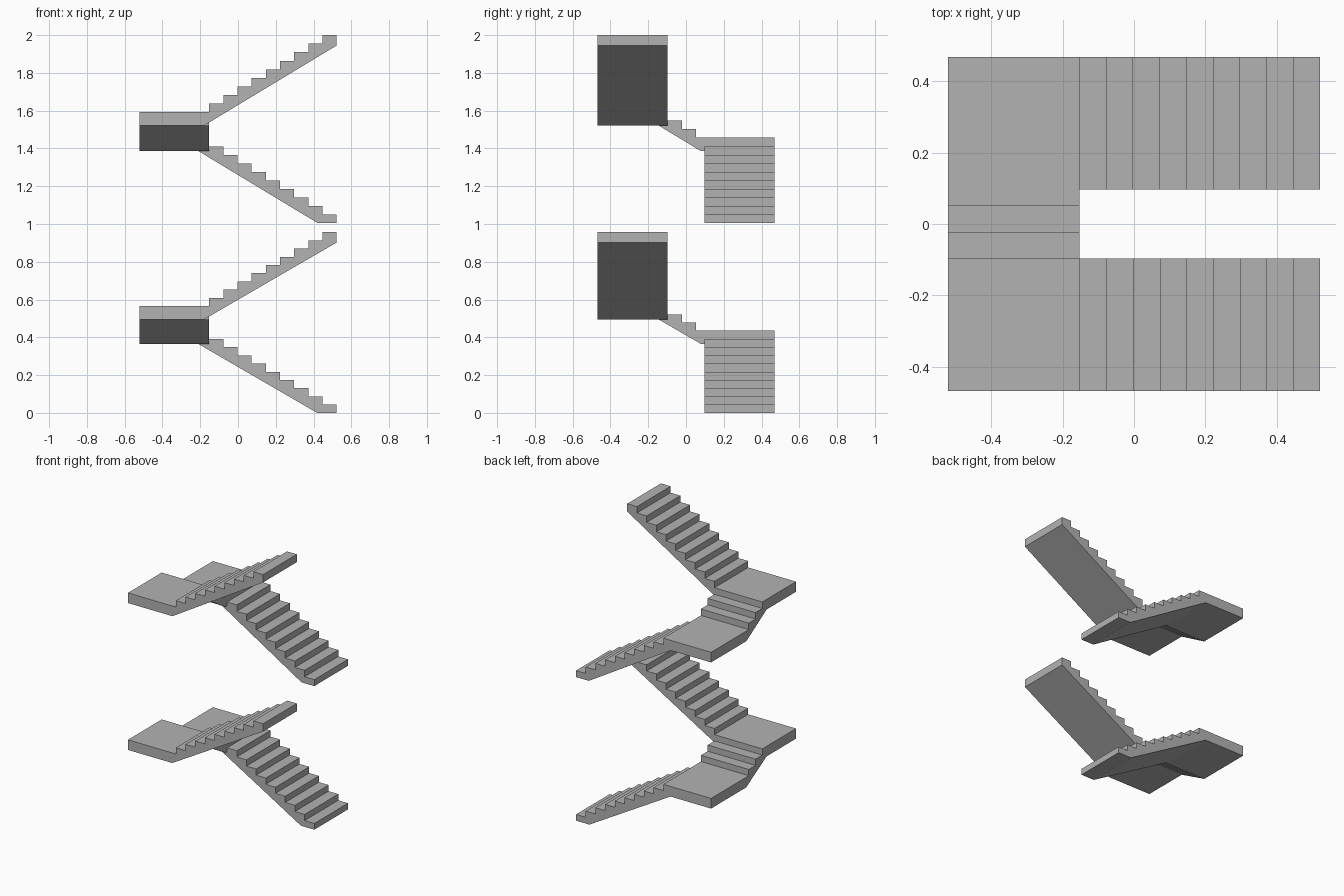
import bpy
import bmesh

if "Cube" in bpy.data.objects:
    bpy.data.objects.remove(bpy.data.objects["Cube"], do_unlink=True)

grey = bpy.data.materials.new("concrete grey")
grey.use_nodes = True
grey.diffuse_color = (0.45, 0.45, 0.45, 1)
grey.node_tree.nodes["Principled BSDF"].inputs["Base Color"].default_value = (0.45, 0.45, 0.45, 1)

HALF_X, HALF_Y = 0.5225, 0.469   # overall half sizes
GAP = 0.097                      # half of the open well
EDGE = -0.1525                   # landing edge
GOING = 0.075                    # tread depth
SLAB = 0.071                     # landing thickness


def extrude_profile(name, points, axis, low, high):
    """Solid from a (horizontal, z) outline, extruded along 'x' or 'y'."""
    def place(p, depth):
        return (depth, p[0], p[1]) if axis == "x" else (p[0], depth, p[1])
    bm = bmesh.new()
    a = [bm.verts.new(place(p, low)) for p in points]
    b = [bm.verts.new(place(p, high)) for p in points]
    bm.faces.new(a)
    bm.faces.new(b)
    for i in range(len(points)):
        j = (i + 1) % len(points)
        bm.faces.new((a[i], a[j], b[j], b[i]))
    bmesh.ops.recalc_face_normals(bm, faces=bm.faces)
    mesh = bpy.data.meshes.new(name)
    bm.to_mesh(mesh)
    bm.free()
    mesh.materials.append(grey)
    obj = bpy.data.objects.new(name, mesh)
    bpy.context.collection.objects.link(obj)
    return obj


def steps(start, z, going, rise, count):
    """Outline of risers and treads climbing from a start point."""
    pts = []
    for i in range(count):
        top = z + (i + 1) * rise
        pts += [(start + i * going, top), (start + (i + 1) * going, top)]
    return pts


def storey(label, base, rise):
    pitch = rise / GOING
    mid, upper = base + 10 * rise, base + 13 * rise
    under_mid, under_upper = mid - SLAB, upper - SLAB

    # Lower flight with the rear landing
    toe = HALF_X - 0.06 / pitch
    pts = [(HALF_X, base)] + steps(HALF_X, base, -GOING, rise, 9)
    pts += [(EDGE, mid), (-HALF_X, mid), (-HALF_X, under_mid),
            (toe - (under_mid - base) / pitch, under_mid), (toe, base)]
    extrude_profile(label + "_lower_flight", pts, "y", GAP, HALF_Y)

    # Short middle flight joining both landings
    first = GAP - 0.044
    drop = 0.055
    foot = first + (SLAB - drop) / pitch
    head = foot - 3 * rise / pitch
    pts = [(GAP, under_mid), (GAP, mid), (first, mid)]
    pts += steps(first, mid, -GOING, rise, 2)
    pts += [(-GAP, under_upper), (head, under_upper), (foot, under_mid)]
    extrude_profile(label + "_middle_flight", pts, "x", -HALF_X, EDGE)

    # Upper flight with the front landing
    top = upper + 9 * rise
    soffit = top - drop
    pts = [(-HALF_X, under_upper), (-HALF_X, upper), (EDGE, upper)]
    pts += steps(EDGE, upper, GOING, rise, 9)
    pts += [(HALF_X, soffit), (HALF_X - (soffit - under_upper) / pitch, under_upper)]
    extrude_profile(label + "_upper_flight", pts, "y", -HALF_Y, -GAP)


storey("first_storey", 0, 0.0435)
storey("second_storey", 1.004, 0.04527)
